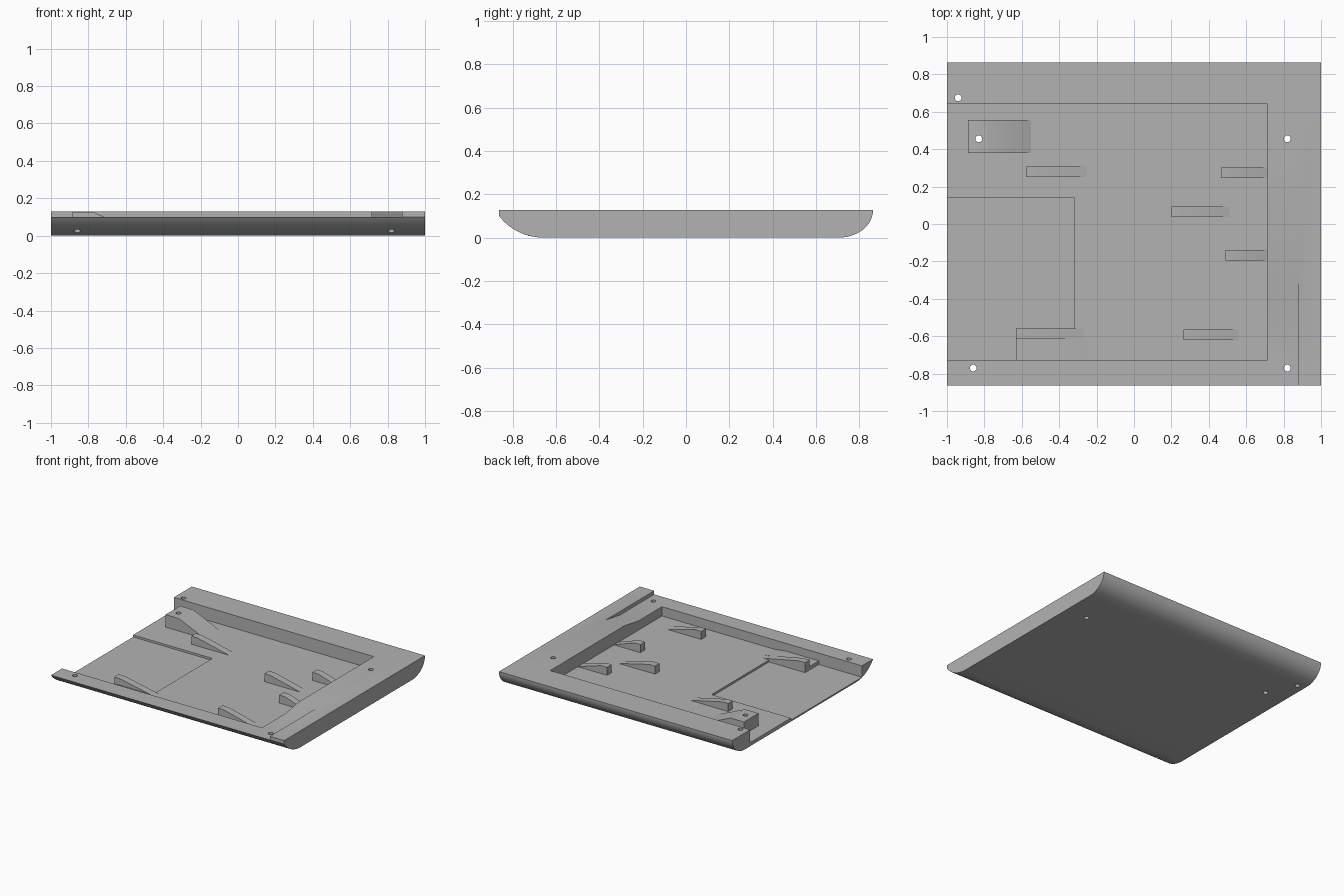
import bpy, bmesh, math

cube = bpy.data.objects.get("Cube")
if cube:
    bpy.data.objects.remove(cube, do_unlink=True)

TOP, FLOOR, RECESS, FRONT = 0.128, 0.028, 0.012, 0.10
HALF = 0.863

grey = bpy.data.materials.new("light_grey")
grey.use_nodes = True
colour = (0.45, 0.45, 0.45, 1)
grey.diffuse_color = colour
grey.node_tree.nodes["Principled BSDF"].inputs["Base Color"].default_value = colour


def prism(name, profile, axis, lo, hi):
    """Extrude a (horizontal, z) outline along x or y."""
    bm = bmesh.new()
    place = (lambda p: (lo, p[0], p[1])) if axis == "x" else (lambda p: (p[0], lo, p[1]))
    face = bm.faces.new([bm.verts.new(place(p)) for p in profile])
    out = bmesh.ops.extrude_face_region(bm, geom=[face])
    step = (hi - lo, 0, 0) if axis == "x" else (0, hi - lo, 0)
    moved = [v for v in out["geom"] if isinstance(v, bmesh.types.BMVert)]
    bmesh.ops.translate(bm, verts=moved, vec=step)
    bmesh.ops.recalc_face_normals(bm, faces=bm.faces)
    mesh = bpy.data.meshes.new(name)
    bm.to_mesh(mesh)
    bm.free()
    mesh.materials.append(grey)
    obj = bpy.data.objects.new(name, mesh)
    bpy.context.collection.objects.link(obj)
    return obj


def box(name, x0, x1, y0, y1, z0, z1):
    return prism(name, [(y0, z0), (y1, z0), (y1, z1), (y0, z1)], "x", x0, x1)


def select(obj):
    bpy.ops.object.select_all(action="DESELECT")
    obj.select_set(True)
    bpy.context.view_layer.objects.active = obj


def cut(obj, cutter):
    mod = obj.modifiers.new("cut", "BOOLEAN")
    mod.operation = "DIFFERENCE"
    mod.solver = "EXACT"
    mod.object = cutter
    select(obj)
    bpy.ops.object.modifier_apply(modifier=mod.name)
    bpy.data.objects.remove(cutter, do_unlink=True)


def drill(obj, x, y):
    bpy.ops.mesh.primitive_cylinder_add(vertices=24, radius=0.018, depth=1, location=(x, y, 0))
    cut(obj, bpy.context.object)


def wedge(name, x0, x1, y0, y1, height, flat, base=FLOOR):
    """Block with a flat top at the right end, sloping down to the floor."""
    low = RECESS - 0.004
    return prism(name, [(x0, low), (x1, low), (x1, base), (x0 + flat, height), (x0, height)],
                 "y", y0, y1)


# Tray body: flat underside, shallow front curve, rounder back curve
radius, start = 0.256, -0.66
sweep = math.asin((HALF + start) / radius)
steps = 14
front = [(start - radius * math.sin(sweep * i / steps),
          radius * (1 - math.cos(sweep * i / steps))) for i in range(steps, -1, -1)]
back = [(0.708 + 0.155 * math.sin(math.pi / 2 * i / steps),
         TOP * (1 - math.cos(math.pi / 2 * i / steps))) for i in range(steps + 1)]
body = prism("tray_body", [(-HALF, TOP)] + front + back, "x", -1, 1)

# Lowered front rail with a ramp, leaving a raised strip at the left end
cut(body, prism("rail_cutter", [(-1, FRONT), (-0.44, FRONT), (-0.27, TOP), (-0.27, 0.3), (-1, 0.3)],
                "x", -1.1, 0.877))
# Pocket open at one side, with a shallower recess in its floor
cut(body, box("pocket_cutter", -1.1, 0.715, -0.727, 0.642, FLOOR, 0.4))
cut(body, box("recess_cutter", -1.1, -0.32, -0.727, 0.143, RECESS, 0.06))

# Corner boss with a sloping shoulder
boss = wedge("corner_boss", -0.887, -0.55, 0.38, 0.557, TOP - 0.003, 0.115)

# Screw holes
for x, y in [(-0.94, 0.675), (-0.83, 0.455), (0.82, 0.455), (0.82, -0.77), (-0.86, -0.77)]:
    drill(body, x, y)
drill(boss, -0.83, 0.455)

# Support wedges on the pocket floor
parts = [body, boss]
for i, (x0, x1, y) in enumerate([(-0.577, -0.25, 0.28), (0.465, 0.72, 0.275), (0.2, 0.51, 0.065),
                                 (0.49, 0.72, -0.168), (0.265, 0.56, -0.593),
                                 (-0.63, -0.27, -0.588)]):
    parts.append(wedge(f"support_wedge_{i + 1}", x0, x1, y - 0.028, y + 0.028, 0.09, 0.05))

# Low pad beside the front wedge
parts.append(wedge("front_pad", -0.63, -0.25, -0.73, -0.61, 0.04, 0.28))

for part in parts:
    select(part)
    bpy.ops.object.shade_smooth_by_angle(angle=math.radians(25))
